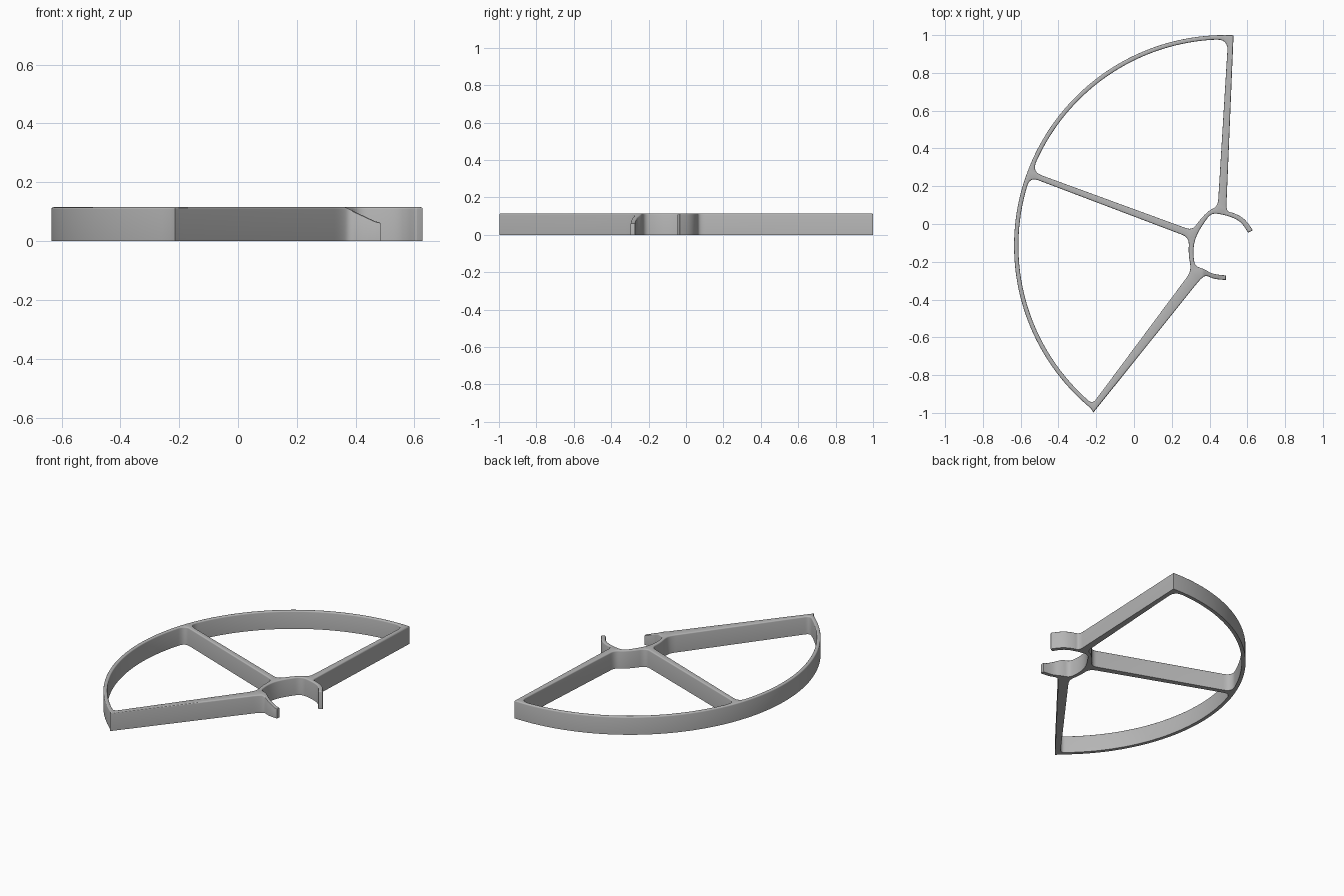
import bpy, bmesh, math
from mathutils import Vector

cube = bpy.data.objects.get("Cube")
if cube:
    bpy.data.objects.remove(cube, do_unlink=True)

HEIGHT = 0.115
EDGE = 0.007                       # rounding of the upper rim
CENTRE = Vector((0.48, -0.115))
R_OUT, R_IN = 1.115, 1.092
SOFT = 0.5                         # cut length that turns a run of points into a smooth curve


def arc(radius, start, end, steps=40):
    """Points on the big rim, angles in degrees."""
    pts = []
    for i in range(steps + 1):
        a = math.radians(start + (end - start) * i / steps)
        pts.append((CENTRE.x + radius * math.cos(a), CENTRE.y + radius * math.sin(a), 0))
    return pts


def rounded(points, steps=6):
    """Closed outline from (x, y, cut) points; a cut above 0 rounds that corner."""
    out = []
    n = len(points)

    def cut_point(i, j):
        p, q = Vector(points[i][:2]), Vector(points[j][:2])
        length = (q - p).length
        limit = length * (0.5 if points[j][2] > 0 else 1.0)
        return p + (q - p) * (min(points[i][2], limit) / length)

    for i, (x, y, cut) in enumerate(points):
        p = Vector((x, y))
        if cut == 0:
            new = [p]
        else:
            a, b = cut_point(i, i - 1), cut_point(i, (i + 1) % n)
            new = []
            for k in range(steps + 1):
                t = k / steps
                new.append(a * (1 - t) ** 2 + p * 2 * t * (1 - t) + b * t * t)
        for v in new:
            if not out or (v - out[-1]).length > 1e-4:
                out.append(v)
    if (out[0] - out[-1]).length < 1e-4:
        out.pop()
    return out


def area(loop):
    return sum(a.x * b.y - b.x * a.y for a, b in zip(loop, loop[1:] + loop[:1]))


def inset(loop, dist):
    """Move an outline to its left with mitred corners."""
    out = []
    for i, p in enumerate(loop):
        d1 = (p - loop[i - 1]).normalized()
        d2 = (loop[(i + 1) % len(loop)] - p).normalized()
        n1, n2 = Vector((-d1.y, d1.x)), Vector((-d2.y, d2.x))
        out.append(p + (n1 + n2) * (dist / max(1 + n1.dot(n2), 0.4)))
    return out


# Outer boundary: rim, lower spoke, lower clip arm, open hub, upper clip arm
outer = rounded(
    [(0.527, 0.999, 0)] + arc(R_OUT, 88, 230.5, 72) + [
        (-0.215, -0.998, 0),
        (0.352, -0.291, 0.04), (0.382, -0.27, SOFT), (0.425, -0.294, SOFT),
        (0.486, -0.296, 0), (0.486, -0.272, 0),
        (0.42, -0.268, SOFT), (0.375, -0.24, SOFT), (0.322, -0.222, 0.025),
        (0.312, -0.15, SOFT), (0.322, -0.08, SOFT), (0.355, -0.015, SOFT),
        (0.41, 0.06, 0.035), (0.495, 0.045, SOFT), (0.565, 0.015, SOFT),
        (0.604, -0.046, 0.006), (0.63, -0.034, 0.006),
        (0.585, 0.03, SOFT), (0.525, 0.06, SOFT), (0.488, 0.067, 0.035),
    ])

# Opening between the upper and middle spokes
upper_opening = rounded(
    [(0.498, 0.977, 0.06)] + arc(R_IN, 92.2, 156, 48) + [
        (-0.54, 0.276, 0.055),
        (0.308, -0.034, 0.035), (0.35, 0.024, SOFT), (0.395, 0.07, SOFT),
        (0.444, 0.095, 0.035),
    ])

# Opening between the middle and lower spokes
lower_opening = rounded(
    [(-0.55, 0.248, 0.045)] + arc(R_IN, 163.3, 228.6, 48) + [
        (-0.22, -0.954, 0.032),
        (0.292, -0.266, 0.03), (0.301, -0.228, SOFT), (0.288, -0.16, SOFT),
        (0.292, -0.071, 0.04),
    ])

loops = []
for loop, sign in ((outer, 1), (upper_opening, -1), (lower_opening, -1)):
    loops.append(loop if area(loop) * sign > 0 else loop[::-1])

# Walls with a rounded upper rim, as (inset, height) layers
layers = [(0, 0)]
for k in range(4):
    a = math.radians(30 * k)
    layers.append((EDGE * (1 - math.cos(a)), HEIGHT - EDGE * (1 - math.sin(a))))

bm = bmesh.new()
bottom_edges, top_edges = [], []
for loop in loops:
    rings = [[bm.verts.new((p.x, p.y, z)) for p in inset(loop, d)] for d, z in layers]
    n = len(loop)
    for low, high in zip(rings, rings[1:]):
        for i in range(n):
            j = (i + 1) % n
            bm.faces.new((low[i], low[j], high[j], high[i]))
    for ring, store in ((rings[0], bottom_edges), (rings[-1], top_edges)):
        store += [bm.edges.get((ring[i], ring[(i + 1) % n])) for i in range(n)]

# Flat caps
for edges, direction in ((bottom_edges, -1), (top_edges, 1)):
    bmesh.ops.triangle_fill(bm, edges=edges, use_beauty=True, normal=(0, 0, direction))

# Lower clip arm slopes down toward its tip
for v in bm.verts:
    if v.co.x > 0.365 and -0.31 < v.co.y < -0.2:
        drop = min((v.co.x - 0.365) / 0.11, 1) * 0.052
        v.co.z *= 1 - drop / HEIGHT

bmesh.ops.recalc_face_normals(bm, faces=bm.faces[:])
mesh = bpy.data.meshes.new("guard_frame")
bm.to_mesh(mesh)
bm.free()

guard = bpy.data.objects.new("guard_frame", mesh)
bpy.context.collection.objects.link(guard)

# Plain grey plastic
grey = bpy.data.materials.new("light_grey_plastic")
grey.use_nodes = True
colour = (0.46, 0.46, 0.46, 1)
grey.diffuse_color = colour
grey.node_tree.nodes["Principled BSDF"].inputs["Base Color"].default_value = colour
mesh.materials.append(grey)

bpy.ops.object.select_all(action="DESELECT")
guard.select_set(True)
bpy.context.view_layer.objects.active = guard
bpy.ops.object.shade_smooth_by_angle(angle=math.radians(32))
